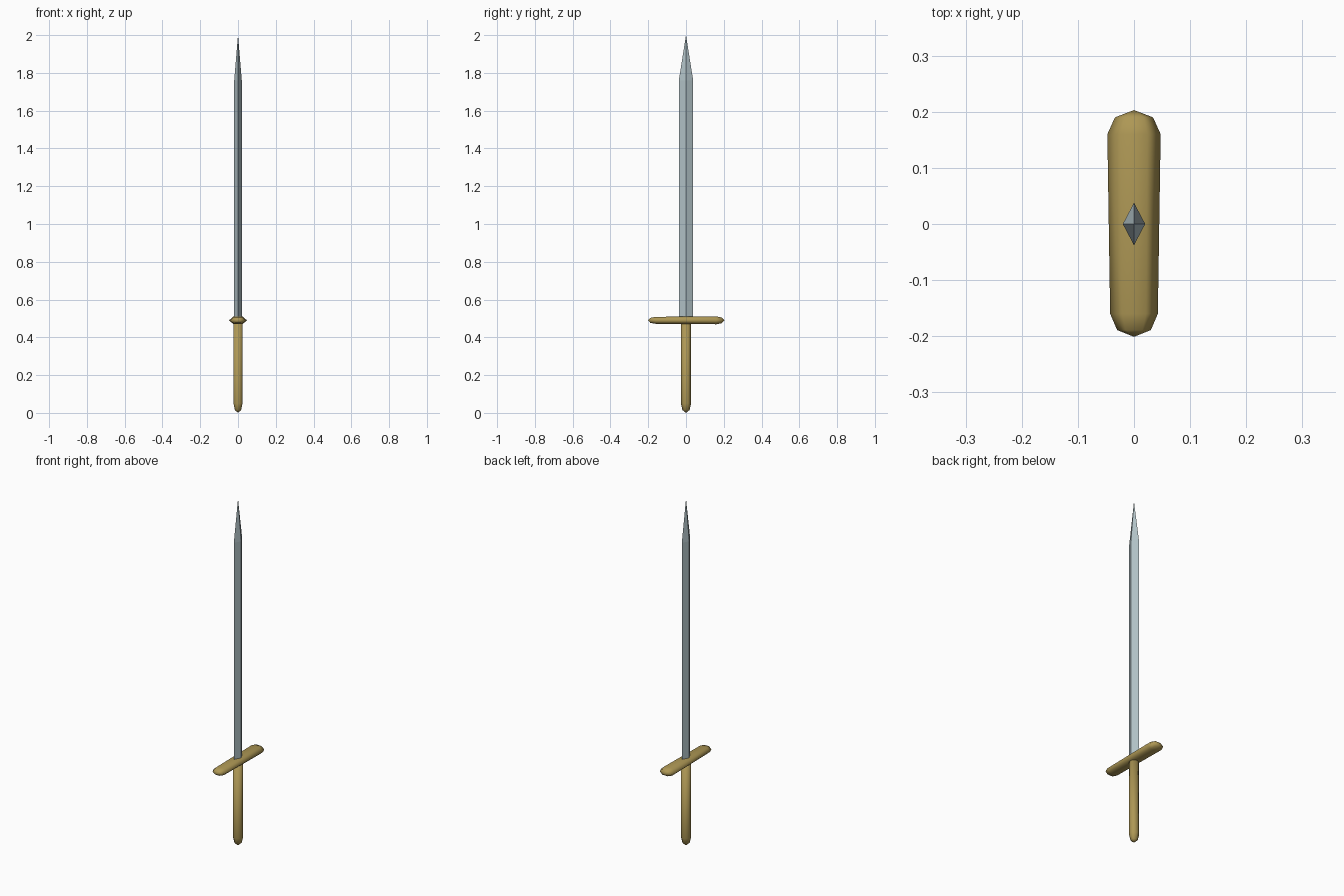
import bpy, bmesh
from math import sin, cos, pi
from mathutils import Vector

if "Cube" in bpy.data.objects:
    bpy.data.objects.remove(bpy.data.objects["Cube"])


def material(name, rgb):
    m = bpy.data.materials.new(name)
    m.diffuse_color = (*rgb, 1)
    m.use_nodes = True
    m.node_tree.nodes["Principled BSDF"].inputs["Base Color"].default_value = m.diffuse_color
    return m


def loft(name, rings, mat, smooth):
    """Skin a list of rings; a one-point ring is a pole."""
    bm = bmesh.new()
    loops = [[bm.verts.new(p) for p in ring] for ring in rings]
    for a, b in zip(loops, loops[1:]):
        n = max(len(a), len(b))
        for i in range(n):
            j = (i + 1) % n
            quad = [a[i % len(a)], a[j % len(a)], b[j % len(b)], b[i % len(b)]]
            bm.faces.new(list(dict.fromkeys(quad)))
    for end in (loops[0], loops[-1]):
        if len(end) > 2:
            bm.faces.new(end)
    bmesh.ops.recalc_face_normals(bm, faces=bm.faces)
    for f in bm.faces:
        f.smooth = smooth
    me = bpy.data.meshes.new(name)
    bm.to_mesh(me)
    bm.free()
    me.materials.append(mat)
    ob = bpy.data.objects.new(name, me)
    bpy.context.collection.objects.link(ob)
    return ob


def ring(centre, u, v, n):
    """Regular n-gon spanned by half-axes u and v."""
    c, u, v = Vector(centre), Vector(u), Vector(v)
    if u.length == 0:
        return [c]
    return [c + u * cos(2 * pi * i / n) + v * sin(2 * pi * i / n) for i in range(n)]


steel = material("steel", (0.45, 0.55, 0.58))
bronze = material("bronze", (0.42, 0.31, 0.09))

# Blade: diamond section drawn to a point
loft("blade", [ring((0, 0, z), (0.02 * s, 0, 0), (0, 0.038 * s, 0), 4)
               for z, s in ((0.49, 1), (1.76, 1), (2.0, 0))], steel, False)

# Crossguard: flattened six-sided bar with rounded ends
guard = [(-0.201, 0), (-0.189, 0.030), (-0.16, 0.0425),
         (0.16, 0.0475), (0.19, 0.034), (0.203, 0)]
loft("crossguard", [ring((0, y, 0.49), (r, 0, 0), (0, 0, 0.024 * r / 0.0475), 6)
                    for y, r in guard], bronze, True)

# Grip: six-sided rod with a rounded bottom
grip = [(0, 0), (0.015, 0.019), (0.05, 0.027), (0.49, 0.027)]
loft("grip", [ring((0, 0, z), (0, r, 0), (r, 0, 0), 6) for z, r in grip], bronze, True)
